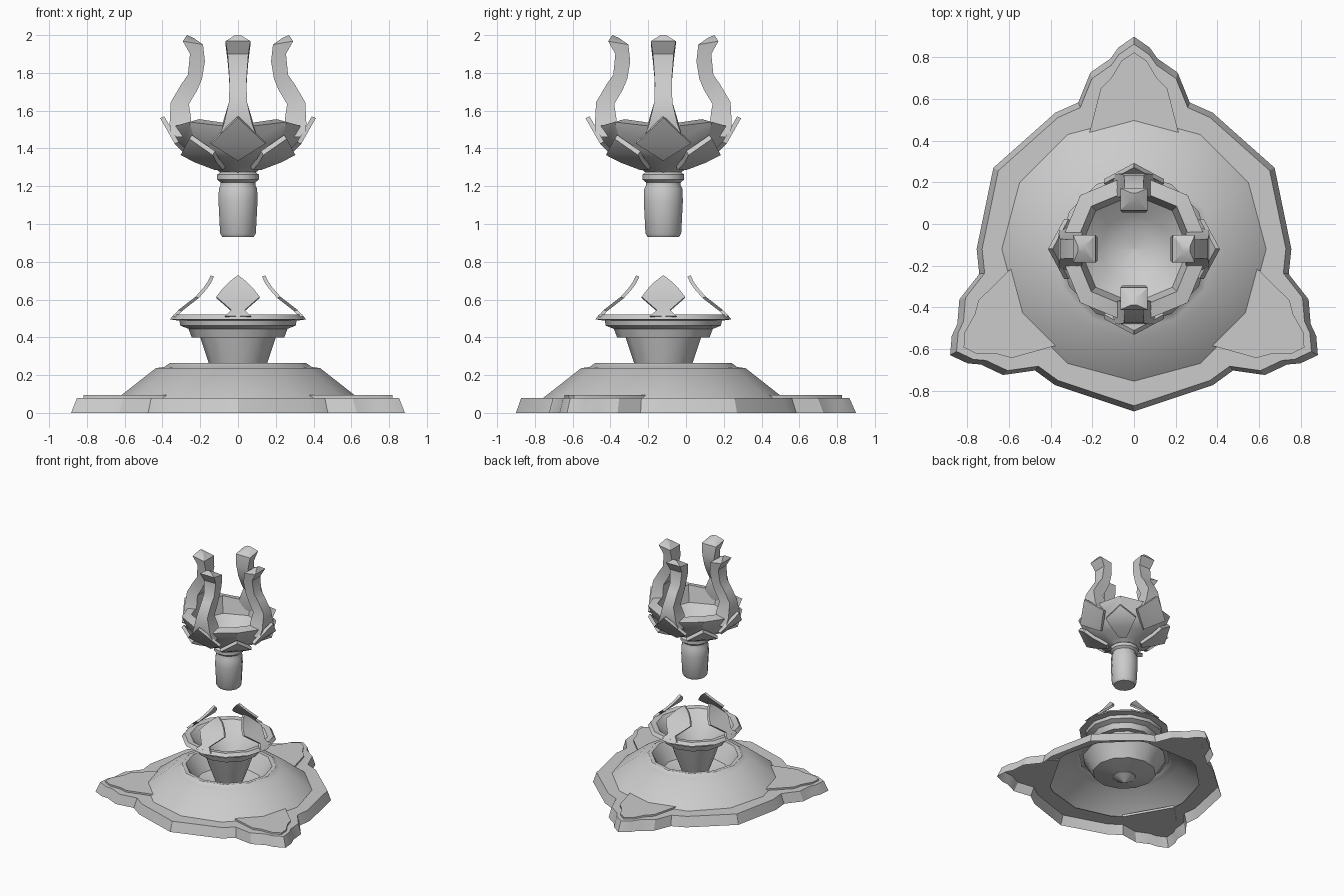
import bpy, bmesh, math
from mathutils import Matrix, Vector

if "Cube" in bpy.data.objects:
    bpy.data.objects.remove(bpy.data.objects["Cube"])

AXIS = Vector((0, -0.12, 0))   # common vertical axis of every part

stone = bpy.data.materials.new("pale_grey_stone")
stone.use_nodes = True
colour = (0.6, 0.6, 0.6, 1)
stone.diffuse_color = colour
stone.node_tree.nodes["Principled BSDF"].inputs["Base Color"].default_value = colour


def finish(name, bm, closed=True):
    bmesh.ops.remove_doubles(bm, verts=bm.verts, dist=0.0005)
    if closed:
        bmesh.ops.recalc_face_normals(bm, faces=bm.faces)
    mesh = bpy.data.meshes.new(name)
    bm.to_mesh(mesh)
    bm.free()
    mesh.materials.append(stone)
    obj = bpy.data.objects.new(name, mesh)
    obj.location = AXIS
    bpy.context.collection.objects.link(obj)
    bpy.context.view_layer.objects.active = obj
    obj.select_set(True)
    bpy.ops.object.shade_smooth_by_angle(angle=math.radians(32))
    obj.select_set(False)
    return obj


def skin(bm, rings, caps=(False, False)):
    """Join rings of points with quads, optionally capping the ends."""
    loops = [[bm.verts.new(p) for p in ring] for ring in rings]
    n = len(loops[0])
    for a, b in zip(loops, loops[1:]):
        for i in range(n):
            j = (i + 1) % n
            bm.faces.new((a[i], a[j], b[j], b[i]))
    if caps[0]:
        bm.faces.new(loops[0][::-1])
    if caps[1]:
        bm.faces.new(loops[-1])


def lathe(name, profile, sides, turn=0.0, lift=None, closed=False):
    bm = bmesh.new()
    rings = []
    for r, z in profile:
        ring = []
        for i in range(sides):
            a = math.tau * i / sides + turn
            ring.append((r * math.cos(a), r * math.sin(a), z + (lift(i, z) if lift else 0)))
        rings.append(ring)
    skin(bm, rings, (closed, closed))
    return finish(name, bm, closed)


def spin_copies(name, build, count, start=0.0):
    for i in range(count):
        bm = bmesh.new()
        build(bm)
        bm.transform(Matrix.Rotation(start + math.tau * i / count, 4, 'Z'))
        finish(f"{name}_{i + 1}", bm)


def leaf(stations, thick, lean):
    """Thin petal facing +x; stations are (radius, height, half width)."""
    def build(bm):
        rings = []
        for r, z, w in stations:
            w = max(w, 0.002)
            ri, zi = r - thick * lean[0], z - thick * lean[1]
            rings.append([(r, -w, z), (r, w, z), (ri, w, zi), (ri, -w, zi)])
        skin(bm, rings, (True, True))
    return build


# Three-cornered base: half of one corner as (angle from tip, radius)
corner = [(0, 1.02), (4.5, 0.97), (7, 0.922), (13.9, 0.873), (20.8, 0.753), (30, 0.756)]
outline = []
for k in range(3):
    tip = 90 + 120 * k
    half = [(tip + a, r) for a, r in corner]
    mirror = [(tip - a, r) for a, r in corner[:0:-1]]
    outline += mirror + half + [(tip + 60, 0.78)]


def base_ring(scale, z):
    return [(r * scale * math.cos(math.radians(a)), r * scale * math.sin(math.radians(a)), z)
            for a, r in outline]


def inner_ring(radius, z):
    return [(radius * math.cos(math.radians(a)), radius * math.sin(math.radians(a)), z)
            for a, r in outline]


bm = bmesh.new()
skin(bm, [base_ring(1, 0), base_ring(0.965, 0.08), inner_ring(0.6, 0.08)])
finish("base_slab", bm, False)

# Raised corner plates
half_plate = [(0.945, 0), (0.905, 0.06), (0.82, 0.11), (0.77, 0.16), (0.555, 0.215)]
plate = half_plate + [(x, -y) for x, y in half_plate[:0:-1]]


def corner_plate(bm):
    skin(bm, [[(x, y, z) for x, y in plate] for z in (0.075, 0.094)], (True, True))


spin_copies("corner_plate", corner_plate, 3, math.pi / 2)

# Sloped mound with a hollow well in its top
lathe("mound", [(0.635, 0.08), (0.435, 0.237), (0.39, 0.243), (0.36, 0.265), (0.33, 0.265),
                (0.31, 0.235), (0.25, 0.13), (0.12, 0.1), (0.001, 0.08)], 12)

# Lower cup: stem, stepped flange and open bowl
lathe("lower_cup", [(0.001, 0.04), (0.09, 0.09), (0.155, 0.265), (0.2, 0.4), (0.245, 0.4),
                    (0.262, 0.445), (0.305, 0.462), (0.31, 0.488), (0.36, 0.495),
                    (0.34, 0.52), (0.295, 0.515), (0.24, 0.46), (0.18, 0.4),
                    (0.12, 0.28), (0.001, 0.26)], 12)

# Petals leaning inward over the lower cup
petal = leaf([(0.345, 0.512, 0.07), (0.315, 0.545, 0.035), (0.225, 0.615, 0.115),
              (0.185, 0.66, 0.08), (0.16, 0.695, 0.045), (0.145, 0.728, 0)], 0.022, (0.8, 0.3))
spin_copies("lower_petal", petal, 4)

# Plug-shaped handle with collar
lathe("handle", [(0.085, 0.93), (0.098, 0.95), (0.107, 1.12), (0.105, 1.185), (0.095, 1.205),
                 (0.095, 1.22), (0.114, 1.235), (0.114, 1.262), (0.095, 1.275), (0.09, 1.3)],
      12, math.pi / 12, closed=True)

# Upper bowl with rim points on the diagonals
lathe("upper_bowl", [(0.09, 1.27), (0.13, 1.3), (0.22, 1.335), (0.3, 1.39), (0.365, 1.51),
                     (0.29, 1.525), (0.26, 1.42), (0.17, 1.35), (0.1, 1.31), (0.001, 1.3)],
      8, lift=lambda i, z: 0.03 if i % 2 and z > 1.48 else 0)

# Large diamond leaves and the smaller ones on the diagonals below
spin_copies("bowl_leaf", leaf([(0.245, 1.335, 0), (0.335, 1.425, 0.145), (0.412, 1.56, 0)],
                              0.025, (0.85, -0.4)), 4)
spin_copies("under_leaf", leaf([(0.14, 1.285, 0.03), (0.24, 1.325, 0.08), (0.31, 1.365, 0.12),
                                (0.365, 1.45, 0)], 0.03, (0.6, -0.7)), 4, math.pi / 4)

# Curved prongs: outer radius, outer height, inner radius, inner height, half width
prong_rows = [(0.355, 1.46, 0.26, 1.46, 0.1), (0.362, 1.53, 0.248, 1.555, 0.075),
              (0.356, 1.645, 0.26, 1.635, 0.048), (0.3, 1.74, 0.215, 1.71, 0.045),
              (0.265, 1.79, 0.19, 1.77, 0.047), (0.254, 1.9, 0.175, 1.86, 0.055),
              (0.292, 1.968, 0.185, 1.95, 0.066), (0.27, 2.0, 0.235, 1.985, 0.015)]


def prong(bm):
    rings = []
    for ro, zo, ri, zi, w in prong_rows:
        rings.append([(ro, -w, zo), (ro, w, zo), (ri, w, zi), (ri, -w, zi)])
    skin(bm, rings, (True, True))


spin_copies("prong", prong, 4)
